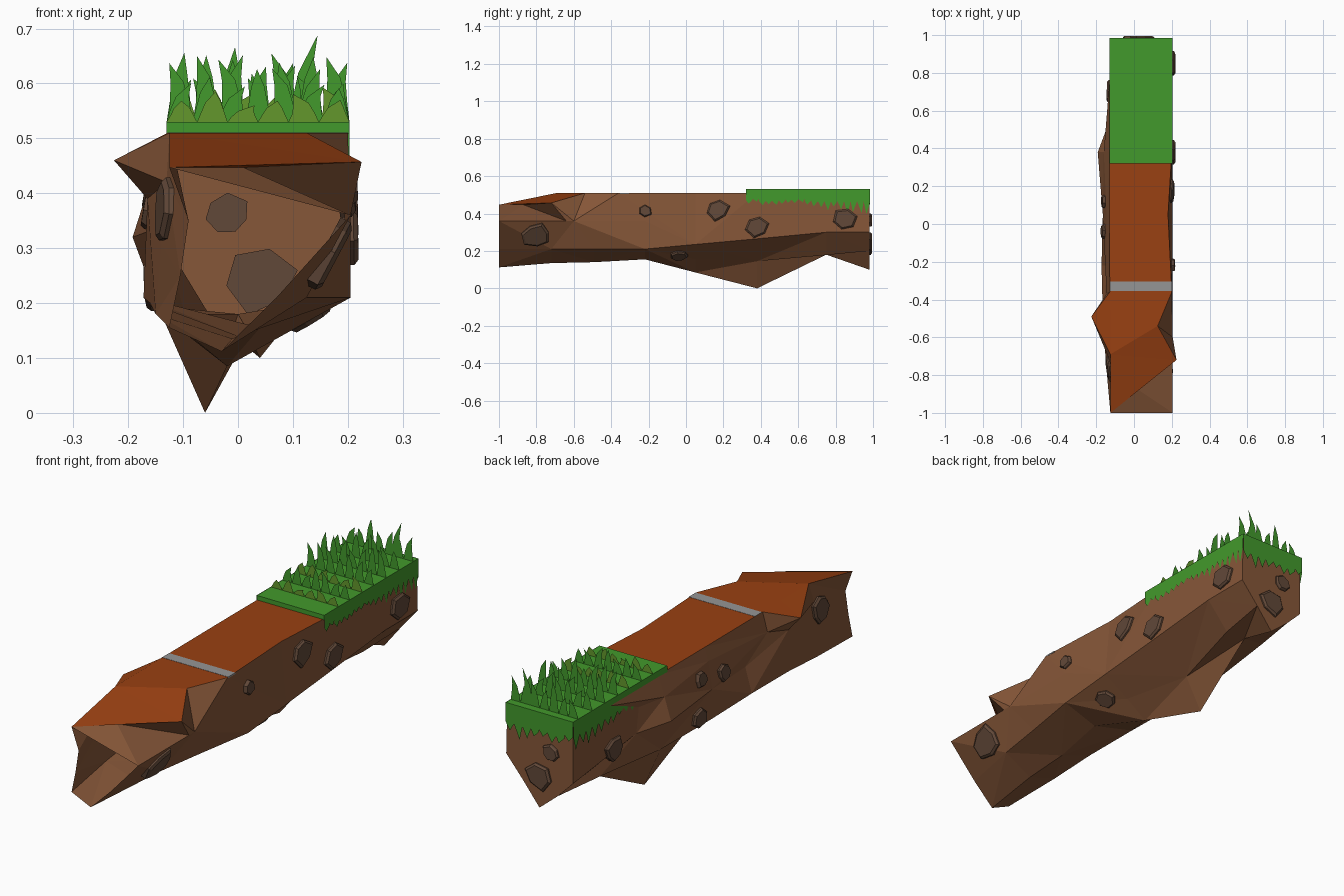
import bpy, bmesh, math, random
from mathutils import Vector
from mathutils.bvhtree import BVHTree

if "Cube" in bpy.data.objects:
    bpy.data.objects.remove(bpy.data.objects["Cube"])

random.seed(7)


def material(name, rgb):
    m = bpy.data.materials.new(name)
    m.diffuse_color = (*rgb, 1)
    m.use_nodes = True
    m.node_tree.nodes["Principled BSDF"].inputs["Base Color"].default_value = m.diffuse_color
    return m


EARTH = material("earth", (0.24, 0.095, 0.04))
CLAY = material("clay", (0.32, 0.052, 0.006))
STONE = material("stone", (0.12, 0.065, 0.04))
GRASS = material("grass", (0.055, 0.32, 0.025))
DRY = material("dry_grass", (0.125, 0.31, 0.025))
GREY = material("grey", (0.3, 0.3, 0.3))


def finish(bm, name, *mats):
    me = bpy.data.meshes.new(name)
    bm.to_mesh(me)
    bm.free()
    for m in mats:
        me.materials.append(m)
    ob = bpy.data.objects.new(name, me)
    bpy.context.collection.objects.link(ob)
    return ob


def box(name, lo, hi, mat):
    bm = bmesh.new()
    bmesh.ops.create_cube(bm, size=1)
    for v in bm.verts:
        v.co = [(a + b) / 2 + c * (b - a) for a, b, c in zip(lo, hi, v.co)]
    finish(bm, name, mat)


# Earth block: sections (y, then x,z pairs clockwise from top left), open at the front
sections = [
    (-1.0, -.125, .447, .01, .447, .205, .36, .07, .21, -.03, .112, -.125, .155, -.105, .25, -.09, .35),
    (-.72, -.125, .51, .225, .457, .205, .36, .125, .21, -.01, .135, -.15, .18, -.14, .31, -.13, .42),
    (-.49, -.125, .51, .125, .51, .205, .36, .16, .21, .0, .14, -.16, .20, -.165, .39, -.226, .46),
    (-.22, -.128, .51, .20, .51, .205, .36, .205, .21, .04, .155, -.172, .21, -.14, .32, -.145, .42),
    (.05, -.13, .51, .18, .51, .205, .235, .08, .157, -.02, .085, -.155, .19, -.165, .33, -.145, .45),
    (.38, -.13, .51, .20, .51, .205, .265, .02, .145, -.06, 0, -.14, .18, -.192, .32, -.16, .42),
    (.75, -.13, .51, .20, .51, .205, .30, .10, .178, 0, .18, -.10, .19, -.132, .31, -.13, .42),
    (.98, -.125, .51, .20, .51, .205, .30, .12, .20, .04, .10, -.05, .175, -.125, .25, -.125, .40),
]
bm = bmesh.new()
rings = [[bm.verts.new((s[i], s[0], s[i + 1])) for i in range(1, 17, 2)] for s in sections]
for j, k, y in ((0, 1, -.87), (1, 0, -.69), (1, 2, -.64), (2, 1, -.54), (2, 2, -.60), (3, 0, -.36),
                (3, 1, -.36), (3, 7, -.37), (6, 6, .54), (6, 7, .52)):
    rings[j][k].co.y = y
for j, (a, b) in enumerate(zip(rings, rings[1:])):
    for k in range(8):
        n = (k + 1) % 8
        flip = j == 1 if k == 7 else (j + k) % 2 and k > 0 and (j, k) != (0, 1)
        tris = ((a[k], a[n], b[k]), (a[n], b[n], b[k])) if flip else \
               ((a[k], a[n], b[n]), (a[k], b[n], b[k]))
        for t in tris:
            clay = k == 0 or (k == 7 and j in (1, 2) and a[0] in t and b[0] in t)
            bm.faces.new(t).material_index = int(clay)
bm.faces.new(rings[-1])
bm.faces.new(rings[0][:3])  # sloping brow above the opening
bmesh.ops.recalc_face_normals(bm, faces=bm.faces)
surface = BVHTree.FromBMesh(bm)
finish(bm, "earth_block", EARTH, CLAY)


# Stones set into the sides: chipped flat prisms laid on the surface
def stone(name, start, direction, r):
    hit, normal, _, _ = surface.ray_cast(Vector(start), Vector(direction))
    if hit is None:
        return
    if normal.dot(Vector(direction)) > 0:
        normal = -normal
    rot = normal.to_track_quat('Z', 'Y')
    bm = bmesh.new()
    count = random.choice((6, 7))
    turn = random.random() * 6
    radii = [r * random.uniform(.82, 1.12) for _ in range(count)]
    loops = []
    for scale, h in ((1, -.014), (1, .007), (.84, .015)):
        loops.append([bm.verts.new(hit + rot @ Vector((
            scale * q * math.cos(turn + math.tau * i / count),
            scale * q * .9 * math.sin(turn + math.tau * i / count), h)))
            for i, q in enumerate(radii)])
    for a, b in zip(loops, loops[1:]):
        for i in range(count):
            n = (i + 1) % count
            bm.faces.new((a[i], a[n], b[n], b[i]))
    bm.faces.new(loops[0][::-1])
    bm.faces.new(loops[-1])
    finish(bm, name, STONE)


for y, z, r in ((-.8, .285, .082), (-.22, .415, .04), (.17, .42, .065),
                (.38, .33, .068), (.85, .37, .065), (-.04, .178, .048)):
    stone("right_stone", (1, y, z), (-1, 0, 0), r)
for y, z, r in ((.70, .30, .06), (.13, .23, .05), (.12, .40, .04), (-.04, .37, .045), (-.76, .37, .07)):
    stone("left_stone", (-1, y, z), (1, 0, 0), r)
for x, z, r in ((-.02, .36, .042), (.04, .245, .072)):
    stone("back_stone", (x, 2, z), (0, -1, 0), r)

# Grey stripe across the path, and the turf slab
box("stripe", (-.128, -.355, .505), (.20, -.305, .511), GREY)
box("turf", (-.13, .32, .508), (.203, .985, .53), GRASS)


# Hanging turf fringe: toothed strip from p to q
def fringe(name, p, q, count, short, long, flat):
    bm = bmesh.new()
    p, q = Vector(p), Vector(q)
    for i in range(count):
        a, b = p.lerp(q, i / count), p.lerp(q, (i + 1) / count)
        grow = max(0, i / count - flat) / (1 - flat)
        drop = (short + (long - short) * grow) * random.uniform(.85, 1.15)
        tip = a.lerp(b, random.uniform(.3, .7)) - Vector((0, 0, drop))
        down = Vector((0, 0, min(drop * .75, short * .85)))
        bm.faces.new([bm.verts.new(c) for c in (a, a - down, tip, b - down, b)])
    finish(bm, name, GRASS)


fringe("right_fringe", (.205, .32, .53), (.205, .985, .53), 19, .075, .14, .4)
fringe("left_fringe", (-.132, .32, .53), (-.132, .985, .53), 15, .085, .14, .2)
fringe("back_fringe", (-.13, .987, .53), (.203, .987, .53), 8, .10, .14, 0)


# Rows of upright blades, flat and facing the front
def blade_row(y, height, count, mat):
    bm = bmesh.new()
    step = .333 / count
    for i in range(count):
        x = -.13 + step * (i + .5)
        h = height * random.uniform(.6, 1.1)
        w = step * .5
        lean = random.uniform(-.022, .022)
        lo = lambda c: min(max(c, -.13), .203)
        pts = ((x - w, 0), (x + w, 0), (x + w * .75 + lean * .1, h * .35),
               (x + w * .5 + lean * .3, h * .68), (x + lean * 1.2, h),
               (x - w * .5 + lean * .3, h * .66), (x - w * .75, h * .3))
        bm.faces.new([bm.verts.new((lo(px), y, .53 + pz)) for px, pz in pts])
    if y > .9:  # tallest blade
        bm.faces.new([bm.verts.new((px, y, pz)) for px, pz in
                      ((.09, .53), (.13, .53), (.135, .62), (.145, .688), (.11, .62))])
    finish(bm, "grass_blades", mat)


for y, height, count, mat in ((.42, .05, 6, DRY), (.50, .10, 7, GRASS), (.59, .065, 6, DRY), (.67, .11, 7, GRASS),
                              (.76, .12, 7, GRASS), (.85, .12, 7, GRASS), (.95, .125, 7, GRASS)):
    blade_row(y, height, count, mat)
